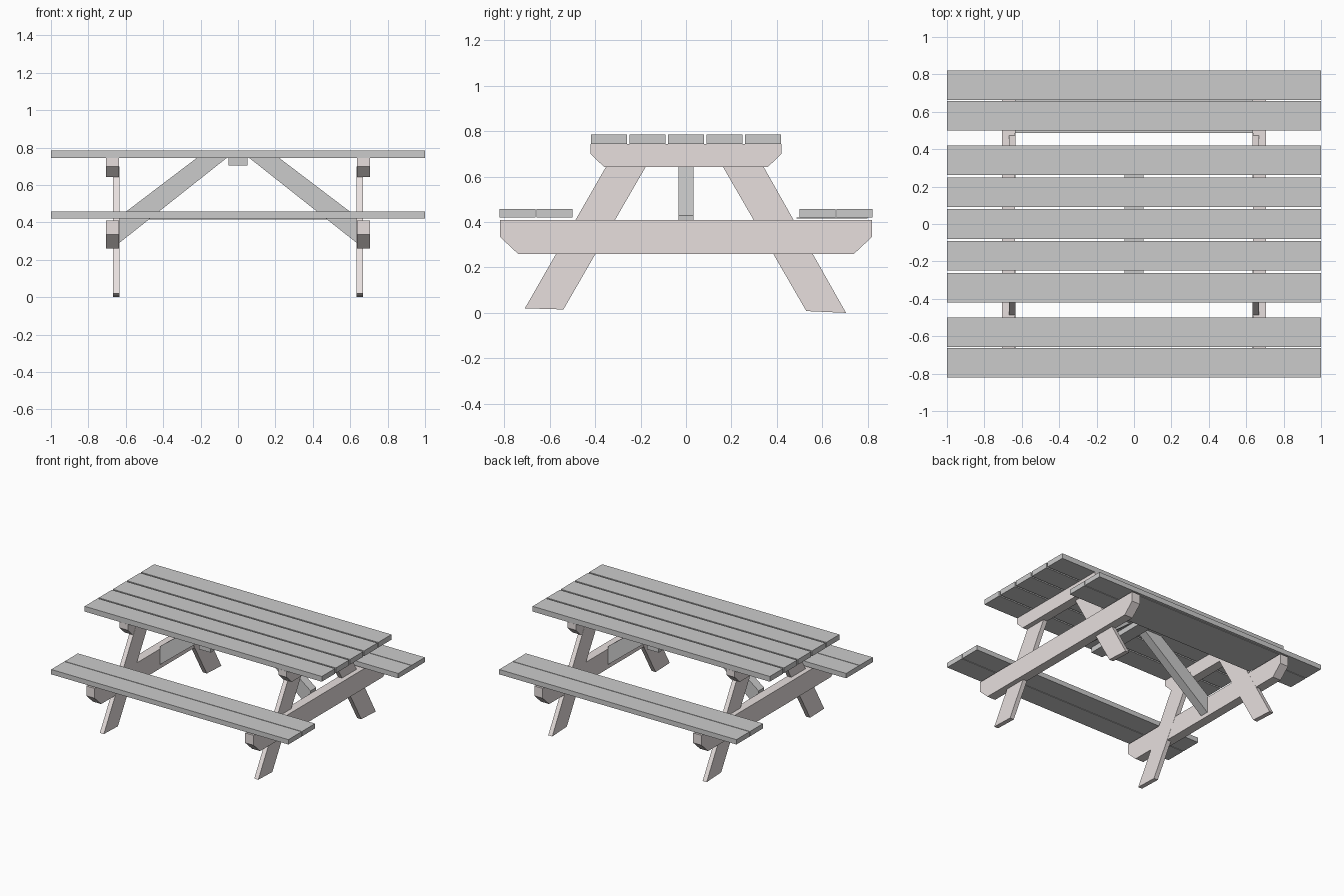
import bpy

if "Cube" in bpy.data.objects:
    bpy.data.objects.remove(bpy.data.objects["Cube"])

wood = bpy.data.materials.new("pale_wood")
wood.diffuse_color = (0.80, 0.74, 0.73, 1)
wood.use_nodes = True
wood.node_tree.nodes["Principled BSDF"].inputs["Base Color"].default_value = wood.diffuse_color


def prism(name, profile, axis, lo, hi, mat=None):
    """Extrude a 2D profile along x (profile = y,z) or y (profile = x,z)."""
    def place(p, t):
        return (t, p[0], p[1]) if axis == "x" else (p[0], t, p[1])
    n = len(profile)
    verts = [place(p, lo) for p in profile] + [place(p, hi) for p in profile]
    faces = [tuple(range(n)), tuple(range(2 * n - 1, n - 1, -1))]
    faces += [(i, i + n, (i + 1) % n + n, (i + 1) % n) for i in range(n)]
    # flip faces if the signed volume is negative
    area = sum(profile[i][0] * profile[(i + 1) % n][1]
               - profile[(i + 1) % n][0] * profile[i][1] for i in range(n))
    if (area > 0) == (axis == "x"):
        faces = [f[::-1] for f in faces]
    mesh = bpy.data.meshes.new(name)
    mesh.from_pydata(verts, [], faces)
    obj = bpy.data.objects.new(name, mesh)
    bpy.context.collection.objects.link(obj)
    if mat:
        mesh.materials.append(mat)
    return obj


def board(name, x, y, z, mat=None):
    return prism(name, [(y[0], z[0]), (y[1], z[0]), (y[1], z[1]), (y[0], z[1])],
                 "x", x[0], x[1], mat)


def beam_profile(half, low, high, cut_y, cut_z):
    return [(-cut_y, low), (cut_y, low), (half, cut_z),
            (half, high), (-half, high), (-half, cut_z)]


# table top boards
for i in range(-2, 3):
    c = i * 0.17
    board("table_board", (-1, 1), (c - 0.079, c + 0.079), (0.745, 0.785))

# bench boards on both sides
for s in (-1, 1):
    for c in (0.579, 0.742):
        board("bench_board", (-1, 1), (s * c - 0.079, s * c + 0.079), (0.42, 0.457))

# thin backing strip under the rear bench
board("bench_backing", (-0.636, 0.636), (0.487, 0.80), (0.416, 0.42))

# end frames: chamfered cross beams, half-lapped legs, diagonal braces
for s in (-1, 1):
    outer, inner = sorted((s * 0.705, s * 0.635))
    prism("seat_beam", beam_profile(0.82, 0.26, 0.41, 0.74, 0.335),
          "x", outer, inner, wood)
    prism("top_beam", beam_profile(0.42, 0.642, 0.745, 0.36, 0.70),
          "x", outer, inner, wood)
    a, b = sorted((s * 0.634, s * 0.668))
    prism("front_leg", [(-0.71, 0.02), (-0.54, 0.015), (-0.145, 0.70), (-0.32, 0.70)],
          "x", a, b, wood)
    prism("back_leg", [(0.53, 0.008), (0.705, 0.0), (0.31, 0.70), (0.13, 0.70)],
          "x", a, b, wood)
    prism("brace", [(s * 0.06, 0.745), (s * 0.22, 0.745),
                    (s * 0.635, 0.43), (s * 0.635, 0.29)], "y", -0.033, 0.033)

# centre batten under the table top
board("centre_batten", (-0.05, 0.05), (-0.40, 0.40), (0.705, 0.745))
